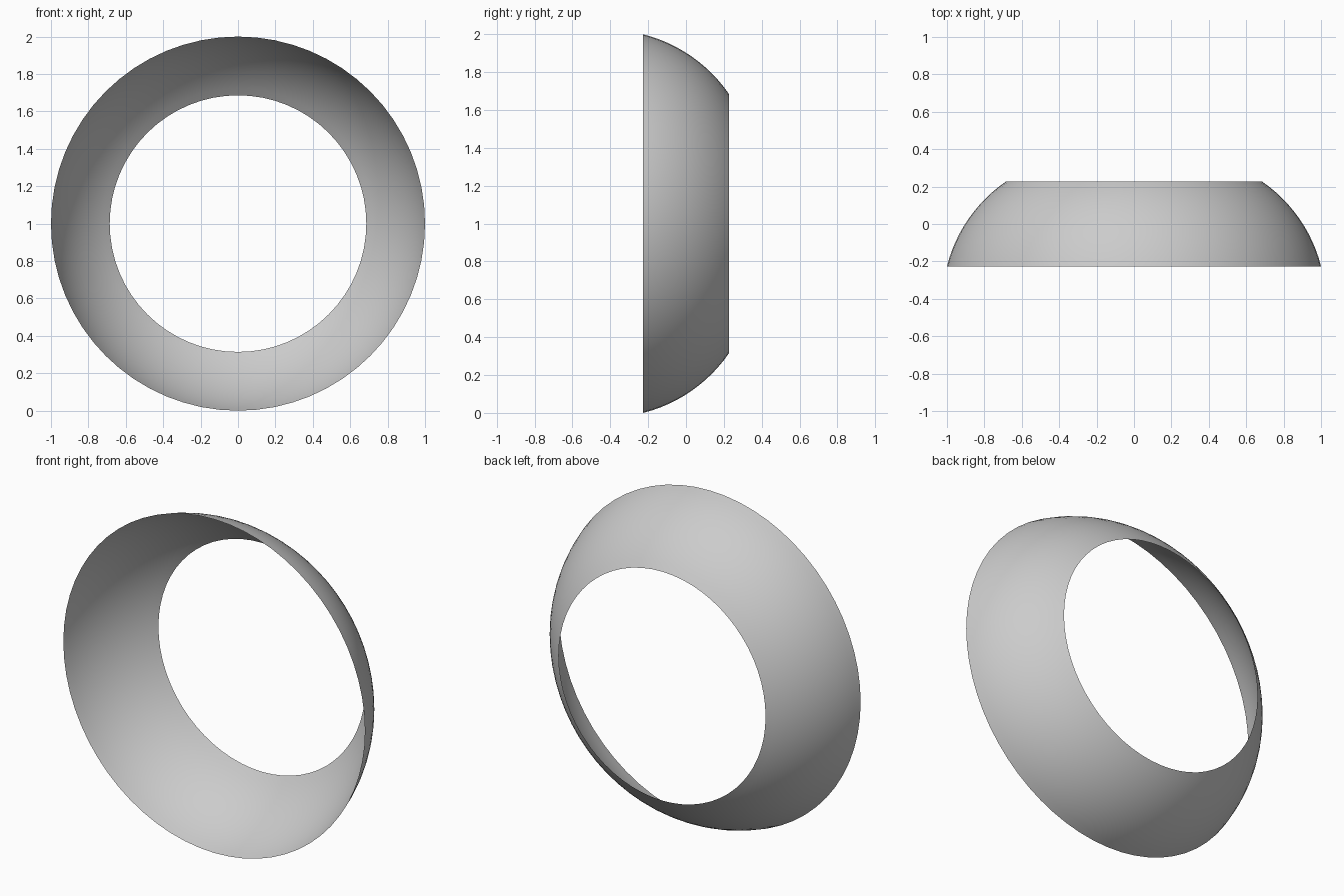
import bpy, bmesh, math
from mathutils import Vector, Matrix

cube = bpy.data.objects.get("Cube")
if cube:
    bpy.data.objects.remove(cube, do_unlink=True)

SEGMENTS, STEPS = 64, 12
FRONT_R, BACK_R, HALF_DEPTH, BULGE = 1.0, 0.686, 0.226, 0.05

# One flat grey
grey = bpy.data.materials.new("plain grey")
grey.use_nodes = True
colour = (0.6, 0.6, 0.6, 1)
grey.diffuse_color = colour
grey.node_tree.nodes["Principled BSDF"].inputs["Base Color"].default_value = colour


def arc(start, end, bulge, steps):
    """Circular arc in the XY plane from start to end, bowed outward."""
    chord = end - start
    half = chord.length / 2
    radius = (half * half + bulge * bulge) / (2 * bulge)
    outward = Vector((chord.y, -chord.x, 0)).normalized()
    centre = (start + end) / 2 - outward * (radius - bulge)
    sweep = 2 * math.asin(half / radius)
    return [centre + Matrix.Rotation(sweep * i / steps, 3, 'Z') @ (start - centre)
            for i in range(steps + 1)]


# Curved open band, spun round the front-to-back axis
bm = bmesh.new()
profile = [bm.verts.new(p) for p in arc(Vector((FRONT_R, -HALF_DEPTH, 0)),
                                        Vector((BACK_R, HALF_DEPTH, 0)), BULGE, STEPS)]
edges = [bm.edges.new(pair) for pair in zip(profile, profile[1:])]
bmesh.ops.spin(bm, geom=profile + edges, cent=(0, 0, 0), axis=(0, 1, 0),
               angle=math.tau, steps=SEGMENTS, use_merge=False)
bmesh.ops.remove_doubles(bm, verts=bm.verts, dist=0.0001)
bmesh.ops.translate(bm, verts=bm.verts, vec=(0, 0, FRONT_R))

# Point every face away from the axis
bm.normal_update()
for face in bm.faces:
    middle = face.calc_center_median()
    if face.normal.dot(Vector((middle.x, 0, middle.z - FRONT_R))) < 0:
        face.normal_flip()
    face.smooth = True

mesh = bpy.data.meshes.new("curved_ring")
bm.to_mesh(mesh)
bm.free()
mesh.materials.append(grey)
ring = bpy.data.objects.new("curved_ring", mesh)
bpy.context.collection.objects.link(ring)
